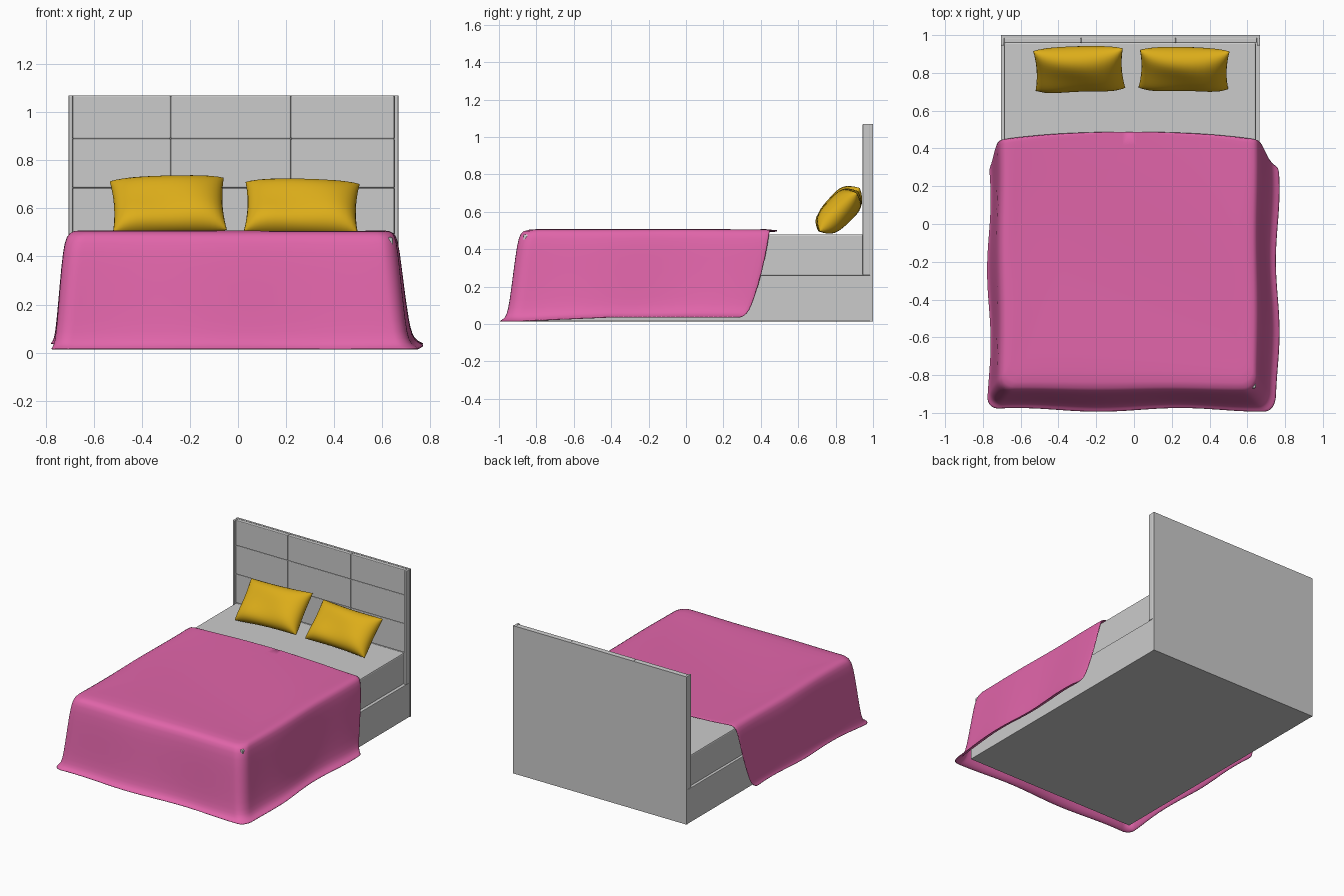
import bpy, bmesh, math
from mathutils import Matrix, Vector

if "Cube" in bpy.data.objects:
    bpy.data.objects.remove(bpy.data.objects["Cube"])


def material(name, color):
    m = bpy.data.materials.new(name)
    m.diffuse_color = color
    m.use_nodes = True
    m.node_tree.nodes["Principled BSDF"].inputs["Base Color"].default_value = m.diffuse_color
    return m


def finish(name, bm, mat=None, smooth=True):
    bmesh.ops.recalc_face_normals(bm, faces=bm.faces)
    me = bpy.data.meshes.new(name)
    bm.to_mesh(me)
    bm.free()
    ob = bpy.data.objects.new(name, me)
    bpy.context.collection.objects.link(ob)
    if mat:
        me.materials.append(mat)
    for p in me.polygons:
        p.use_smooth = smooth
    return ob


def box(name, x0, x1, y0, y1, z0, z1, bevel=0.0):
    bm = bmesh.new()
    bmesh.ops.create_cube(bm, size=1)
    for v in bm.verts:
        v.co = Vector(((x0 + x1) / 2 + v.co.x * (x1 - x0),
                       (y0 + y1) / 2 + v.co.y * (y1 - y0),
                       (z0 + z1) / 2 + v.co.z * (z1 - z0)))
    if bevel:
        bmesh.ops.bevel(bm, geom=bm.edges[:], offset=bevel, segments=2,
                        profile=0.5, affect='EDGES')
    return finish(name, bm, smooth=False)


pink = material("pink_fabric", (0.75, 0.13, 0.40, 1))
yellow = material("yellow_fabric", (0.72, 0.42, 0.01, 1))

# Bed base and mattress
box("bed_base", -0.705, 0.665, -0.89, 0.99, 0.015, 0.26, 0.003)
box("mattress", -0.688, 0.645, -0.87, 0.96, 0.258, 0.48, 0.008)

# Headboard: back slab, side frame strips, padded panels
box("headboard_back", -0.705, 0.668, 0.985, 1.0, 0.015, 1.07)
for side, x0, x1 in (("left", -0.705, -0.688), ("right", 0.65, 0.667)):
    box("headboard_side_" + side, x0, x1, 0.945, 0.986, 0.26, 1.07, 0.004)
columns = [-0.688, -0.28, 0.22, 0.65]
rows = [0.26, 0.48, 0.685, 0.89, 1.07]
for i in range(3):
    for j in range(4):
        box(f"headboard_panel_{i}_{j}", columns[i], columns[i + 1],
            0.958, 0.986, rows[j], rows[j + 1], 0.005)


# Blanket: U-shaped loops stepped outward over the bed and down to the hem
def u_path(left, right, front, back, rad):
    """Points and outward normals along right side, front and left side."""
    pts = []
    for i in range(24):
        pts.append((right, back + (front + rad - back) * i / 24, 1, 0))
    for i in range(8):
        a = -math.pi / 2 * i / 8
        pts.append((right - rad + rad * math.cos(a), front + rad + rad * math.sin(a),
                    math.cos(a), math.sin(a)))
    for i in range(24):
        pts.append((right - rad + (left - right + 2 * rad) * i / 24, front, 0, -1))
    for i in range(8):
        a = -math.pi / 2 - math.pi / 2 * i / 8
        pts.append((left + rad + rad * math.cos(a), front + rad + rad * math.sin(a),
                    math.cos(a), math.sin(a)))
    for i in range(25):
        pts.append((left, front + rad + (back - front - rad) * i / 24, -1, 0))
    return pts


CX = -0.025
# left, right, front, back, height, ripple
levels = [(-0.685, 0.635, -0.852, 0.452, 0.505, 0.002),
          (-0.707, 0.653, -0.880, 0.446, 0.484, 0.003),
          (-0.720, 0.664, -0.895, 0.440, 0.430, 0.004),
          (-0.733, 0.681, -0.914, 0.410, 0.280, 0.005),
          (-0.744, 0.700, -0.933, 0.365, 0.130, 0.007),
          (-0.751, 0.714, -0.946, 0.340, 0.070, 0.008),
          (-0.758, 0.735, -0.962, 0.315, 0.045, 0.009),
          (-0.768, 0.762, -0.985, 0.300, 0.036, 0.010)]
loops = []
l, r, fr, bk, z, _ = levels[0]
for k in range(12):
    f = k / 12
    loop = []
    for x, y, nx, ny in u_path(l, r, fr, bk, 0.06):
        xx = CX + (x - CX) * f
        yy = 0.488 - 0.036 * abs((xx - CX) / 0.66) ** 2.5 + (y - bk) * f
        zz = 0.497 + 0.008 * f ** 6 + 0.003 * math.sin(5 * yy + 3 * xx)
        loop.append((xx, yy, zz))
    loops.append(loop)
for l, r, fr, bk, z, amp in levels:
    loop = []
    for i, (x, y, nx, ny) in enumerate(u_path(l, r, fr, bk, 0.07)):
        d = amp * math.sin(i * 0.42 + 0.6)
        drop = 0.025 * min(1, max(0, (-0.4 - y) / 0.5)) * max(0, 1 - z / 0.3)
        loop.append((x + nx * d, y + ny * d, z - drop))
    loops.append(loop)
bm = bmesh.new()
grid = [[bm.verts.new(p) for p in loop] for loop in loops]
for a, b in zip(grid, grid[1:]):
    for i in range(len(a) - 1):
        bm.faces.new((a[i], a[i + 1], b[i + 1], b[i]))
bmesh.ops.remove_doubles(bm, verts=bm.verts, dist=0.0005)
blanket = finish("blanket", bm, pink)
solid = blanket.modifiers.new("thickness", 'SOLIDIFY')
solid.thickness = 0.008
solid.offset = 0
blanket.modifiers.new("smooth", 'SUBSURF').levels = 1


# Pillows: puffed grids with pinched corners, leaning on the headboard
def pillow(name, loc, w, h, t, roll):
    n = 20
    bm = bmesh.new()
    for s in (1, -1):
        g = []
        for j in range(n + 1):
            row = []
            for i in range(n + 1):
                u = math.sin(math.pi / 2 * (2 * i / n - 1))
                v = math.sin(math.pi / 2 * (2 * j / n - 1))
                puff = ((1 - u ** 4) * (1 - v ** 4)) ** 0.5
                x = w / 2 * u * (1 - 0.05 * (1 - v * v))
                y = h / 2 * v * (1 - 0.06 * (1 - u * u))
                lump = 1 + 0.08 * math.sin(3 * u + 2 * v)
                row.append(bm.verts.new((x, y, s * t / 2 * puff * lump)))
            g.append(row)
        for j in range(n):
            for i in range(n):
                bm.faces.new((g[j][i], g[j][i + 1], g[j + 1][i + 1], g[j + 1][i]))
    bmesh.ops.remove_doubles(bm, verts=bm.verts, dist=0.0001)
    m = (Matrix.Translation(loc) @ Matrix.Rotation(math.radians(46), 4, 'X')
         @ Matrix.Rotation(math.radians(roll), 4, 'Z'))
    bmesh.ops.transform(bm, matrix=m, verts=bm.verts)
    finish(name, bm, yellow)


pillow("left_pillow", (-0.29, 0.818, 0.612), 0.475, 0.30, 0.15, 2.5)
pillow("right_pillow", (0.265, 0.818, 0.603), 0.475, 0.285, 0.15, -1.5)
